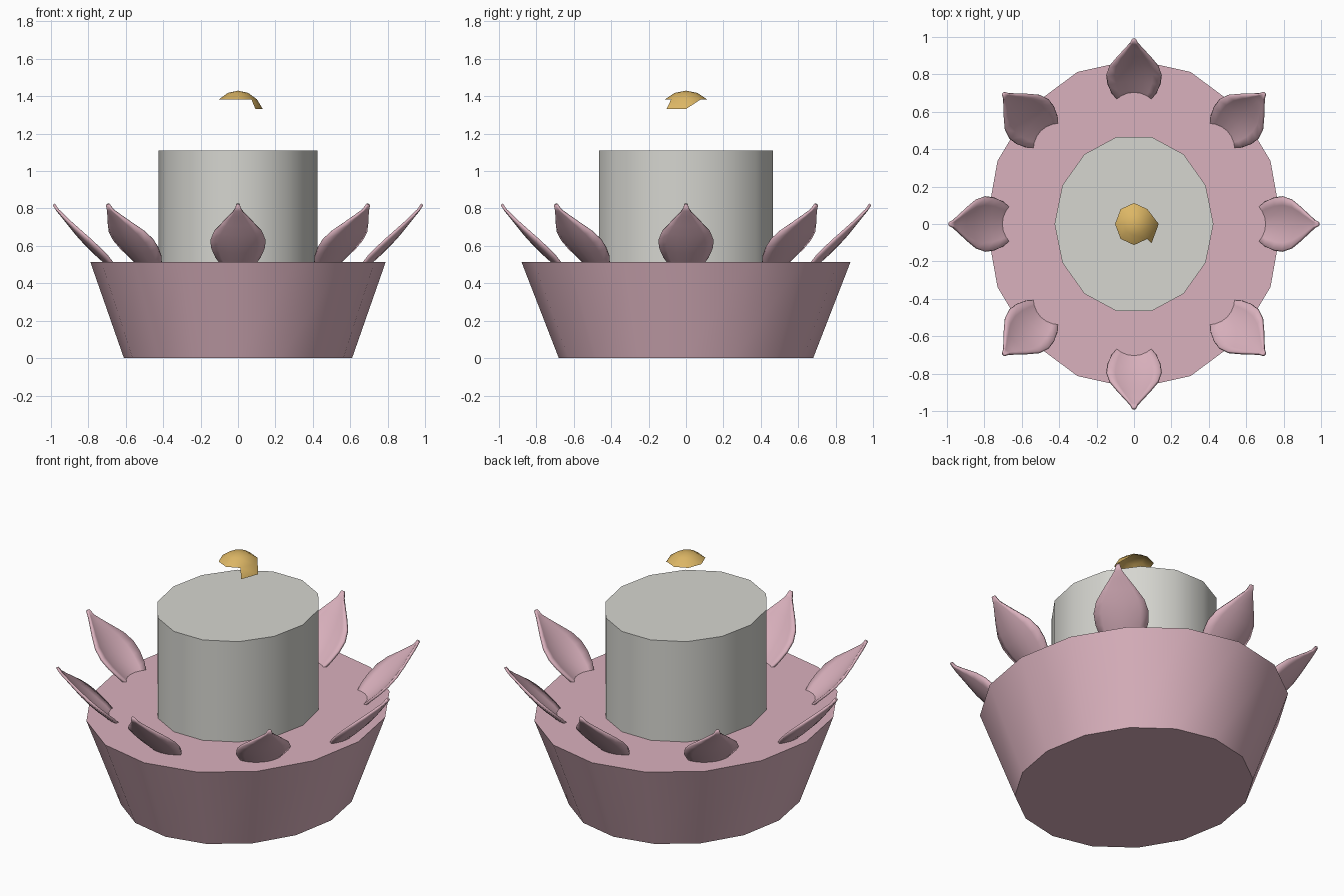
import bpy, bmesh
from math import sin, cos, pi, radians

cube = bpy.data.objects.get("Cube")
if cube:
    bpy.data.objects.remove(cube, do_unlink=True)


def material(name, rgb):
    m = bpy.data.materials.new(name)
    m.use_nodes = True
    m.diffuse_color = (*rgb, 1)
    m.node_tree.nodes["Principled BSDF"].inputs["Base Color"].default_value = (*rgb, 1)
    return m


PINK = material("dusty pink", (0.70, 0.44, 0.51))
GREY = material("warm grey", (0.67, 0.67, 0.63))
GOLD = material("gold", (0.72, 0.47, 0.13))


def add_object(name, bm, mat, angle):
    mesh = bpy.data.meshes.new(name)
    bm.to_mesh(mesh)
    bm.free()
    mesh.materials.append(mat)
    ob = bpy.data.objects.new(name, mesh)
    bpy.context.collection.objects.link(ob)
    bpy.ops.object.select_all(action='DESELECT')
    ob.select_set(True)
    bpy.context.view_layer.objects.active = ob
    bpy.ops.object.shade_smooth_by_angle(angle=radians(angle))
    return ob


def ring(bm, rx, ry, z, sides):
    return [bm.verts.new((rx * cos(2 * pi * i / sides), ry * sin(2 * pi * i / sides), z))
            for i in range(sides)]


def frustum(name, sides, low, high, mat):
    """Capped oval solid; low and high are (rx, ry, z)."""
    bm = bmesh.new()
    a, b = ring(bm, *low, sides), ring(bm, *high, sides)
    for i in range(sides):
        j = (i + 1) % sides
        bm.faces.new((a[i], a[j], b[j], b[i]))
    bm.faces.new(a[::-1])
    bm.faces.new(b)
    return add_object(name, bm, mat, 40)


# Flared bowl and the candle body standing in it
frustum("bowl", 16, (0.61, 0.68, 0), (0.79, 0.88, 0.515), PINK)
frustum("candle_body", 14, (0.425, 0.477, 0.5), (0.425, 0.477, 1.11), GREY)

# Open faceted cap floating above, with one flap hanging from its rim
bm = bmesh.new()
RX, RY, TOP = 0.143, 0.159, 1.43
top = bm.verts.new((0, 0, TOP))
rings = []
for k in (1, 2, 3):
    a = k * pi / 8
    rings.append(ring(bm, RX * sin(a), RY * sin(a), TOP - RY * (1 - cos(a)), 8))
inner, rim, drop = rings
for i in range(8):
    j = (i + 1) % 8
    bm.faces.new((top, inner[i], inner[j]))
    bm.faces.new((inner[i], rim[i], rim[j], inner[j]))
bm.faces.new((rim[7], drop[7], drop[0], rim[0]))
bm.faces.new((rim[0], drop[0], rim[1]))
bmesh.ops.delete(bm, geom=[v for v in bm.verts if not v.link_faces], context='VERTS')
add_object("flame_cap", bm, GOLD, 60)

# Cupped, pointed petal: stations of (radius, height, half width, cup depth)
STATIONS = [(0.62, 0.42, 0.03, 0.005), (0.67, 0.475, 0.08, 0.02),
            (0.72, 0.52, 0.118, 0.032), (0.77, 0.565, 0.14, 0.036),
            (0.815, 0.61, 0.146, 0.034), (0.86, 0.66, 0.128, 0.026),
            (0.90, 0.71, 0.088, 0.015), (0.94, 0.76, 0.045, 0.006),
            (0.965, 0.79, 0.02, 0.002), (0.985, 0.822, 0.008, 0.0)]
ACROSS = [-1, -0.7, -0.35, 0, 0.35, 0.7, 1]
bm = bmesh.new()
rows = [[bm.verts.new((r - 0.7 * cup * u * u, w * u, z + 0.7 * cup * u * u)) for u in ACROSS]
        for r, z, w, cup in STATIONS]
for a, b in zip(rows, rows[1:]):
    for i in range(len(ACROSS) - 1):
        bm.faces.new((a[i], b[i], b[i + 1], a[i + 1]))
bmesh.ops.recalc_face_normals(bm, faces=bm.faces[:])
petal = add_object("petal_1", bm, PINK, 60)
solid = petal.modifiers.new("thickness", 'SOLIDIFY')
solid.thickness = 0.014
solid.offset = 0

# Ring of eight petals
for n in range(1, 8):
    p = petal.copy()
    p.name = f"petal_{n + 1}"
    p.rotation_euler.z = n * pi / 4
    bpy.context.collection.objects.link(p)
